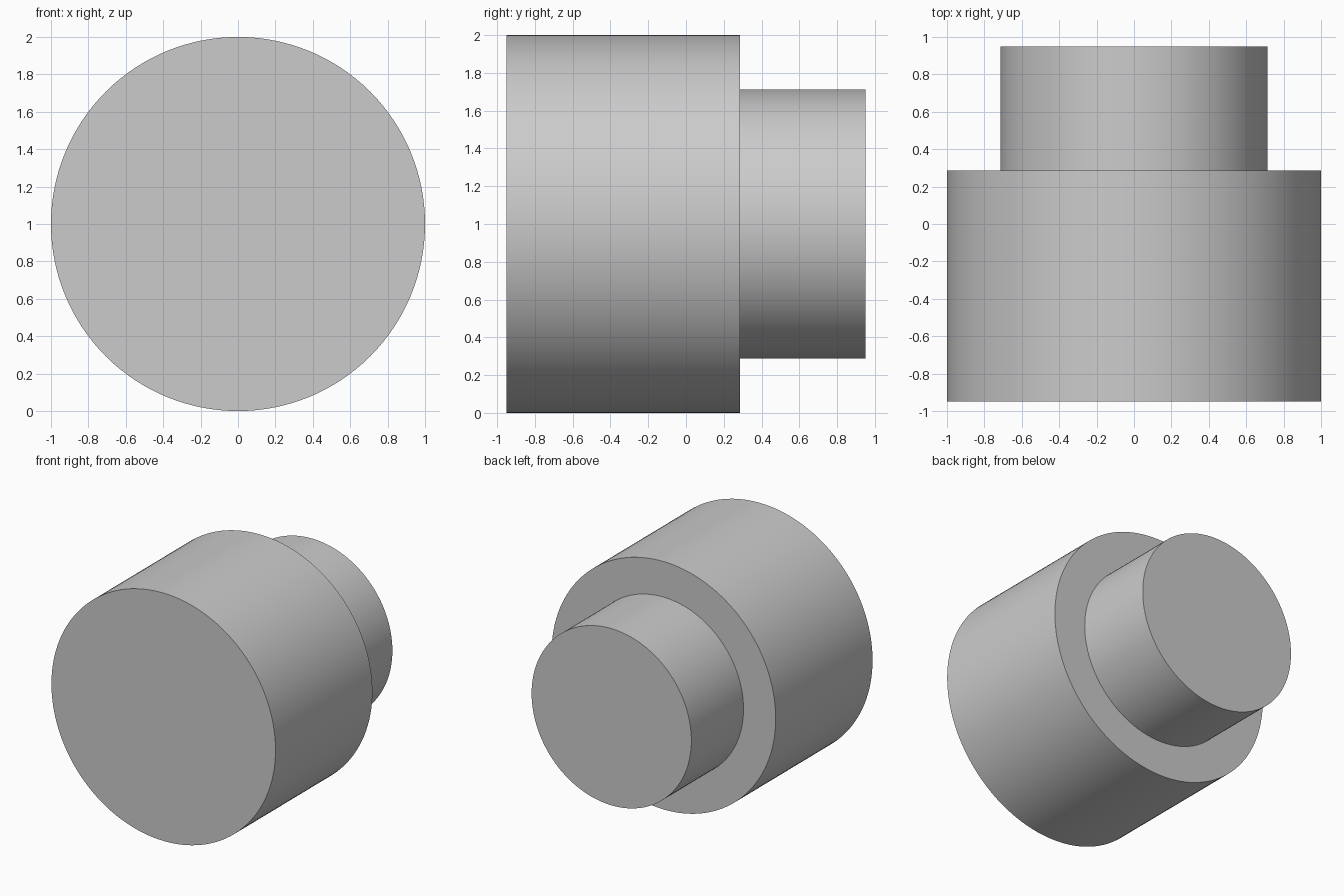
import bpy
import bmesh
from math import cos, sin, tau, radians

cube = bpy.data.objects.get("Cube")
if cube:
    bpy.data.objects.remove(cube, do_unlink=True)

SEGMENTS = 128
CENTRE_Z = 1.0

# Plain grey finish
grey = bpy.data.materials.new("plain_grey")
grey.use_nodes = True
colour = (0.6, 0.6, 0.6, 1.0)
grey.diffuse_color = colour
grey.node_tree.nodes["Principled BSDF"].inputs["Base Color"].default_value = colour


def turned_part(name, profile):
    """Turn a (y, radius) profile around the front-to-back axis and cap both ends."""
    bm = bmesh.new()
    angles = [tau * i / SEGMENTS for i in range(SEGMENTS)]
    rings = [[bm.verts.new((r * cos(a), y, r * sin(a))) for a in angles]
             for y, r in profile]
    for near, far in zip(rings, rings[1:]):
        for i in range(SEGMENTS):
            j = (i + 1) % SEGMENTS
            bm.faces.new((near[i], near[j], far[j], far[i]))
    bm.faces.new(rings[0])
    bm.faces.new(rings[-1])
    bmesh.ops.recalc_face_normals(bm, faces=bm.faces)

    mesh = bpy.data.meshes.new(name)
    bm.to_mesh(mesh)
    bm.free()
    mesh.materials.append(grey)
    obj = bpy.data.objects.new(name, mesh)
    obj.location.z = CENTRE_Z
    bpy.context.collection.objects.link(obj)

    # Smooth walls, crisp rims
    bpy.ops.object.select_all(action="DESELECT")
    obj.select_set(True)
    bpy.context.view_layer.objects.active = obj
    bpy.ops.object.shade_smooth_by_angle(angle=radians(30))
    return obj


# Wide drum at the front, stepping down to a narrow stub at the back
turned_part("stepped_cylinder", [(-0.95, 1.0), (0.285, 1.0), (0.285, 0.713), (0.95, 0.713)])
